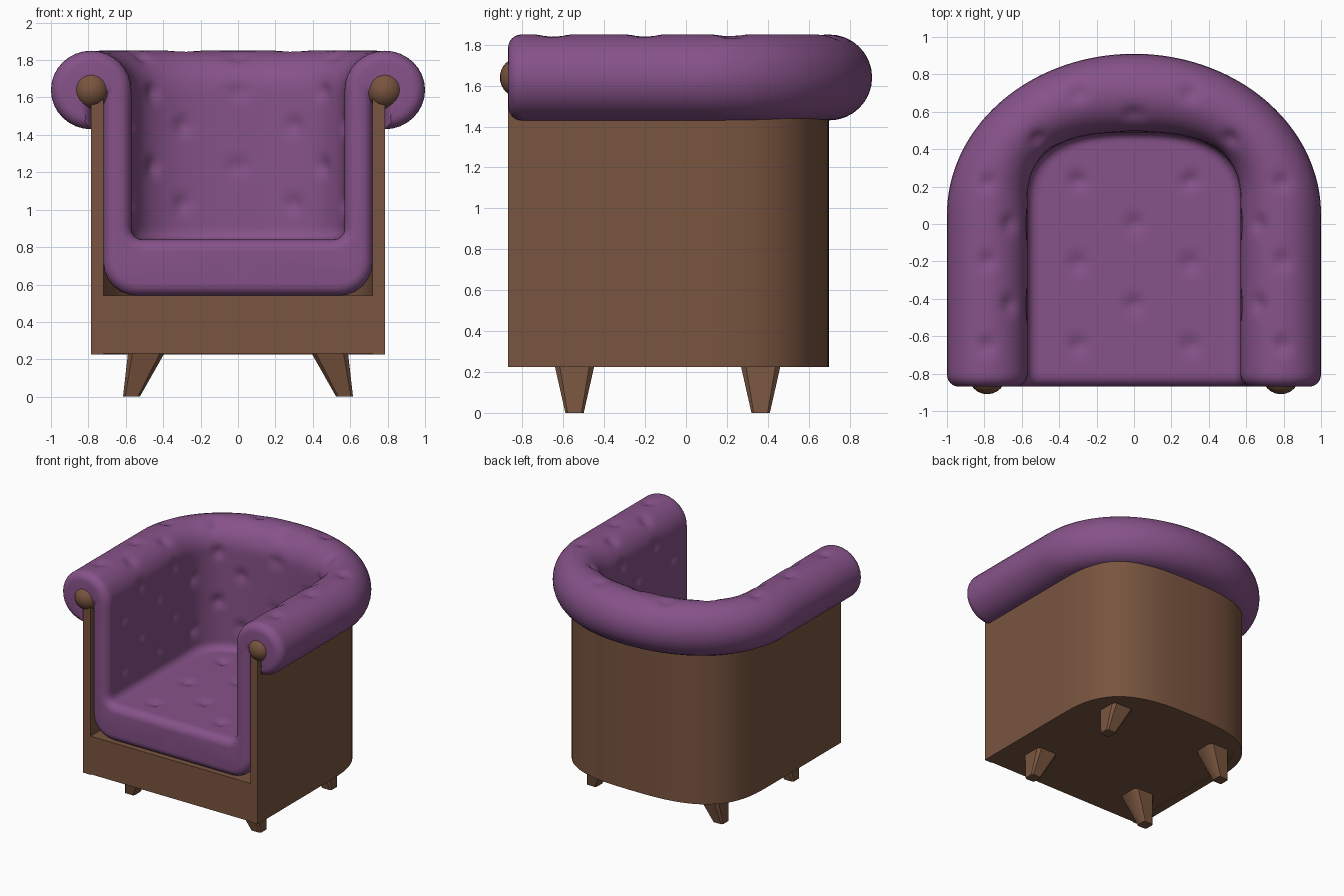
import bpy, bmesh, math
from mathutils import Vector

if "Cube" in bpy.data.objects:
    bpy.data.objects.remove(bpy.data.objects["Cube"])

def material(name, rgb):
    m = bpy.data.materials.new(name)
    m.diffuse_color = (*rgb, 1)
    m.use_nodes = True
    m.node_tree.nodes["Principled BSDF"].inputs["Base Color"].default_value = m.diffuse_color
    return m

PURPLE = material("purple_leather", (0.24, 0.085, 0.25))
WOOD = material("brown_wood", (0.19, 0.09, 0.05))
R = 0.065       # rounding of the upholstery's front edges
FRONT = -0.87

def orient(bm):
    """Consistent normals, with the frontmost face looking forward."""
    bmesh.ops.recalc_face_normals(bm, faces=bm.faces)
    first = min(bm.faces, key=lambda f: f.calc_center_median().y)
    if first.normal.y > 0:
        bmesh.ops.reverse_faces(bm, faces=bm.faces)
    bm.normal_update()

def finish(bm, name, mat, mirror=False, angle=40):
    orient(bm)
    me = bpy.data.meshes.new(name)
    bm.to_mesh(me)
    bm.free()
    ob = bpy.data.objects.new(name, me)
    bpy.context.collection.objects.link(ob)
    me.materials.append(mat)
    bpy.ops.object.select_all(action='DESELECT')
    ob.select_set(True)
    bpy.context.view_layer.objects.active = ob
    bpy.ops.object.shade_smooth_by_angle(angle=math.radians(angle))
    if mirror:
        mod = ob.modifiers.new("mirror", 'MIRROR')
        mod.use_clip = True
        mod.merge_threshold = 0.002
    return ob

def arc(cx, cz, rx, rz, a0, a1, n):
    return [(cx + rx * math.cos(math.radians(a0 + (a1 - a0) * i / n)),
             cz + rz * math.sin(math.radians(a0 + (a1 - a0) * i / n))) for i in range(n + 1)]

def half_u(x, start, back, power, y0, n, m):
    """Half of a U in plan: straight arm, then a superellipse to the back centre."""
    pts = [Vector((x, y0 + (start - y0) * k / n)) for k in range(n)]
    for k in range(m + 1):
        c = math.cos(math.pi / 2 * k / m) if k < m else 0.0
        s = math.sin(math.pi / 2 * k / m)
        pts.append(Vector((x * c ** (2 / power), start + (back - start) * s ** (2 / power))))
    return pts

def loft(bm, rings):
    vs = [[bm.verts.new(p) for p in r] for r in rings]
    n = len(rings[0])
    for a, b in zip(vs, vs[1:]):
        for i in range(n):
            bm.faces.new((a[i], a[(i + 1) % n], b[(i + 1) % n], b[i]))
    bm.faces.new(vs[0])
    return vs

def inset(poly, d):
    """Offset a counter-clockwise outline inward, keeping the x = 0 side in place."""
    res = []
    for i, p in enumerate(poly):
        p, a, b = Vector(p), Vector(poly[i - 1]), Vector(poly[(i + 1) % len(poly)])
        u, v = (p - a).normalized(), (b - p).normalized()
        n1, n2 = Vector((-u.y, u.x)), Vector((-v.y, v.x))
        q = p + (n1 + n2) * (d / (1 + n1.dot(n2)))
        if abs(p.x) < 1e-6:
            q.x = 0
        res.append(q)
    return res

def dimple(bm, points, depth=0.022, size=0.045):
    moves = []
    for v in bm.verts:
        w = sum(math.exp(-((v.co - p).length / size) ** 2) for p in points)
        if w > 0.01:
            moves.append((v, v.normal * (-depth * min(w, 1))))
    for v, d in moves:
        centre = abs(v.co.x) < 1e-4
        v.co += d
        if centre:
            v.co.x = 0

# upholstery: one scroll-arm-and-seat section swept round the U plan
section = ([(0, 0.54)] + arc(0.54, 0.72, 0.18, 0.18, -90, 0, 6)
           + [(0.72, 1.6), (0.785, 1.6)] + arc(0.785, 1.64, 0.215, 0.21, -90, 180, 24)
           + arc(0.51, 0.90, 0.06, 0.06, 0, -90, 4) + [(0, 0.84)])
counts = [max(1, round((Vector(section[(i + 1) % len(section)]) - Vector(p)).length / 0.024))
          for i, p in enumerate(section)]

def dense(poly):
    out = []
    for i, p in enumerate(poly):
        a, b = Vector(p), Vector(poly[(i + 1) % len(poly)])
        out += [a.lerp(b, k / counts[i]) for k in range(counts[i])]
    return out

def place(i, o, p):
    if p.x >= 0.57:                                  # arm or back
        q = i + (o - i) * ((p.x - 0.57) / 0.43)
    else:                                            # seat, fanned round the back
        c = Vector((0, min(i.y, 0.1)))
        q = c + (i - c) * (p.x / 0.57)
    return (q.x, q.y, p.y)

rings = []
for k in range(6, 0, -1):
    a = math.pi / 2 * k / 6
    rings.append([(p.x, FRONT + R * (1 - math.sin(a)), p.y)
                  for p in dense(inset(section, R * (1 - math.cos(a))))])
full = dense(section)
inner = half_u(0.57, 0.1, 0.49, 2.7, FRONT + R, 36, 48)
outer = half_u(1.0, 0.05, 0.91, 2.0, FRONT + R, 36, 48)
rings += [[place(i, o, p) for p in full] for i, o in zip(inner, outer)]
bm = bmesh.new()
loft(bm, rings)
inside = [f for f in bm.faces if all(abs(v.co.x) < 1e-5 for v in f.verts)]
bmesh.ops.delete(bm, geom=inside, context='FACES')
bmesh.ops.remove_doubles(bm, verts=bm.verts, dist=0.0005)
orient(bm)

# staggered buttons on arms, back and seat
ROW_A = [(0.22, 1.85), (0, 1.45), (0, 1.03)]
ROW_B = [(0.10, 1.81), (0, 1.63), (0, 1.23)]
buttons = []
for ys, row in (((-0.65, -0.2, 0.22), ROW_A), ((-0.43, 0.0), ROW_B)):
    buttons += [Vector((0.57 + u, y, z)) for y in ys for u, z in row]
buttons += [Vector((0.3, 0.48 + u, z)) for u, z in ROW_A]
buttons += [Vector((0, 0.49 + u, z)) for u, z in ROW_B]
buttons += [Vector((0.46 + u * 0.6, 0.40 + u * 0.6, z)) for u, z in ROW_B]
buttons += [Vector((0.3, y, 0.84)) for y in (-0.65, -0.21, 0.23)]
buttons += [Vector((0, y, 0.84)) for y in (-0.43, 0.0)]
dimple(bm, buttons)
finish(bm, "upholstery", PURPLE, mirror=True, angle=50)

# wooden shell wall
wall_in = half_u(0.72, 0.05, 0.635, 2.9, FRONT, 4, 24)
wall_out = half_u(0.787, 0.05, 0.70, 2.9, FRONT, 4, 24)
bm = bmesh.new()
loft(bm, [[(*a, 0.225), (*b, 0.225), (*b, 1.6), (*a, 1.6)] for a, b in zip(wall_in, wall_out)])
finish(bm, "wooden_shell", WOOD, mirror=True)

# wooden base box under the seat
half = half_u(0.77, 0.05, 0.68, 2.9, FRONT, 4, 24)
outline = [(p.x, p.y) for p in half] + [(-p.x, p.y) for p in reversed(half[:-1])]
bm = bmesh.new()
vs = loft(bm, [[(*p, 0.23) for p in outline], [(*p, 0.54) for p in outline]])
bm.faces.new(vs[-1])
finish(bm, "base", WOOD)

# splayed, chamfered legs
def chamfered(cx, cy, h, z):
    c = h * 0.75
    return [(cx + x, cy + y, z) for x, y in ((h, -c), (h, c), (c, h), (-c, h),
                                             (-h, c), (-h, -c), (-c, -h), (c, -h))]

for name, y in (("front_legs", -0.545), ("back_legs", 0.365)):
    bm = bmesh.new()
    vs = loft(bm, [chamfered(0.57, y, 0.045, 0), chamfered(0.49, y, 0.098, 0.235)])
    bm.faces.new(vs[-1])
    finish(bm, name, WOOD, mirror=True)

# domed knobs on the scroll fronts: the visible cap of a sunken ball
for name, x in (("left_knob", -0.785), ("right_knob", 0.785)):
    bm = bmesh.new()
    bmesh.ops.create_uvsphere(bm, u_segments=24, v_segments=16, radius=0.1)
    bmesh.ops.translate(bm, verts=bm.verts, vec=(x, FRONT + 0.06, 1.64))
    finish(bm, name, WOOD)
